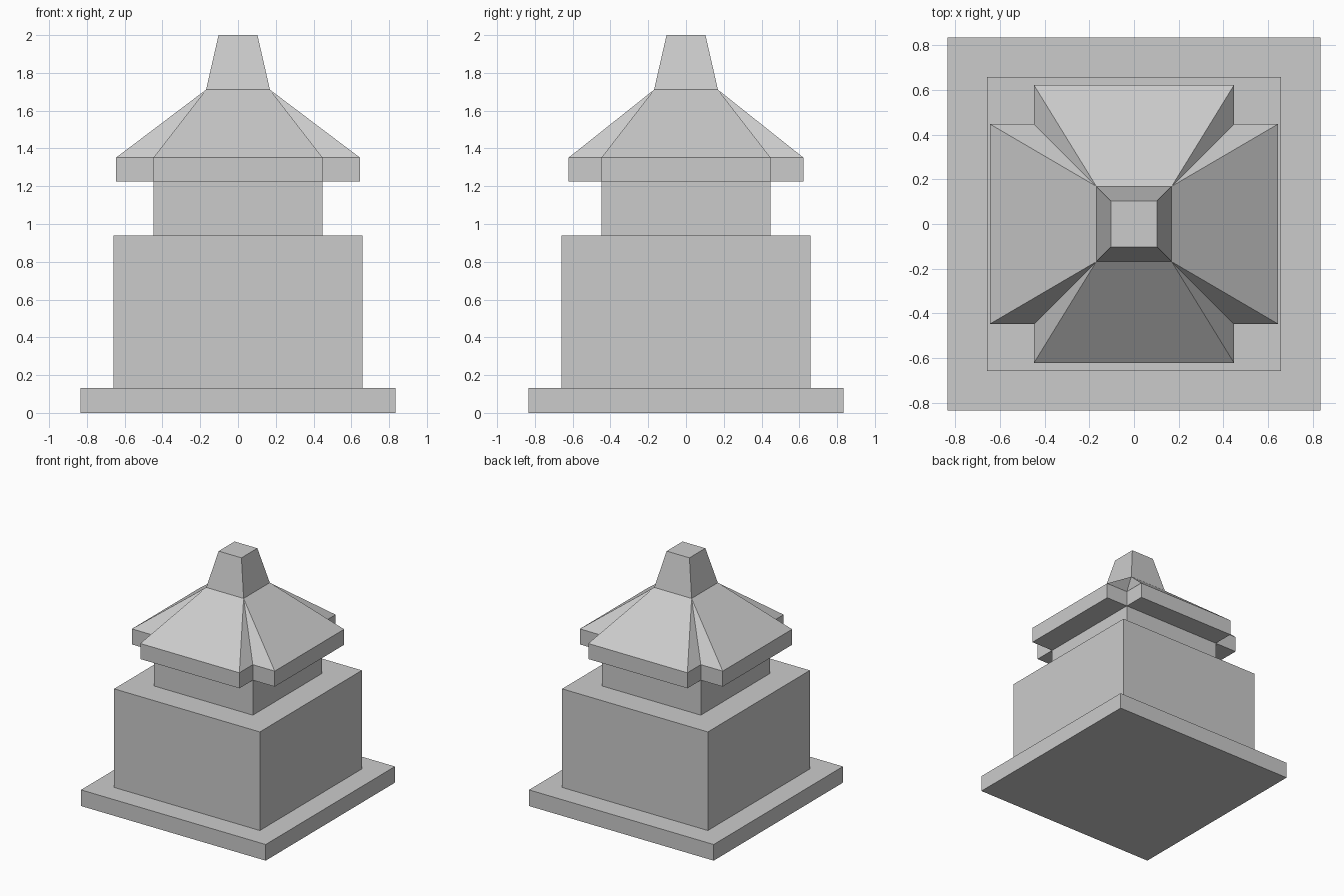
import bpy
import bmesh
from mathutils import Vector, Matrix
from math import pi

if "Cube" in bpy.data.objects:
    bpy.data.objects.remove(bpy.data.objects["Cube"])


def finish(name, bm):
    mesh = bpy.data.meshes.new(name)
    bm.to_mesh(mesh)
    bm.free()
    obj = bpy.data.objects.new(name, mesh)
    bpy.context.collection.objects.link(obj)
    return obj


def loft(name, rings, bottom=False, top=False):
    """Skin square rings given as (half width, height)."""
    bm = bmesh.new()
    loops = [[bm.verts.new((h * sx, h * sy, z))
              for sx, sy in ((-1, -1), (1, -1), (1, 1), (-1, 1))]
             for h, z in rings]
    for a, b in zip(loops, loops[1:]):
        for i in range(4):
            j = (i + 1) % 4
            bm.faces.new((a[i], a[j], b[j], b[i]))
    if bottom:
        bm.faces.new(loops[0][::-1])
    if top:
        bm.faces.new(loops[-1])
    return finish(name, bm)


BASE, BODY, NECK, CROWN, TIP = 0.835, 0.659, 0.448, 0.169, 0.103
Z_BASE, Z_BODY, Z_EAVE, Z_RIM, Z_CROWN = 0.132, 0.938, 1.224, 1.351, 1.711

# Stepped tower, each part carrying the ledge up to the next
loft("plinth", [(BASE, 0), (BASE, Z_BASE), (BODY, Z_BASE)], bottom=True)
loft("lower_block", [(BODY, Z_BASE), (BODY, Z_BODY), (NECK, Z_BODY)])
loft("neck", [(NECK, Z_BODY), (NECK, Z_EAVE)])
loft("finial", [(CROWN, Z_CROWN), (TIP, 2.0)], top=True)

# Roof: four flared eaves, open notches at the corners
bm = bmesh.new()
for k, reach in enumerate((0.622, 0.646, 0.622, 0.646)):
    rot = Matrix.Rotation(k * pi / 2, 3, 'Z')

    def vert(x, y, z):
        return bm.verts.new(rot @ Vector((x, -y, z)))

    in_lo, out_lo, in_hi, out_hi, crown = [
        (vert(-w, y, z), vert(w, y, z)) for w, y, z in (
            (NECK, NECK, Z_EAVE), (NECK, reach, Z_EAVE),
            (NECK, NECK, Z_RIM), (NECK, reach, Z_RIM),
            (CROWN, CROWN, Z_CROWN))]
    for face in (
            (out_lo[0], out_lo[1], out_hi[1], out_hi[0]),   # fascia
            (in_lo[0], in_lo[1], out_lo[1], out_lo[0]),     # underside
            (out_hi[0], out_hi[1], crown[1], crown[0]),     # slope
            (out_lo[1], in_lo[1], in_hi[1], out_hi[1]),     # eave ends
            (in_lo[0], out_lo[0], out_hi[0], in_hi[0]),
            (out_hi[1], in_hi[1], crown[1]),                # slope flanks
            (in_hi[0], out_hi[0], crown[0])):
        bm.faces.new(face)
bmesh.ops.remove_doubles(bm, verts=bm.verts, dist=0.0005)
finish("roof", bm)
